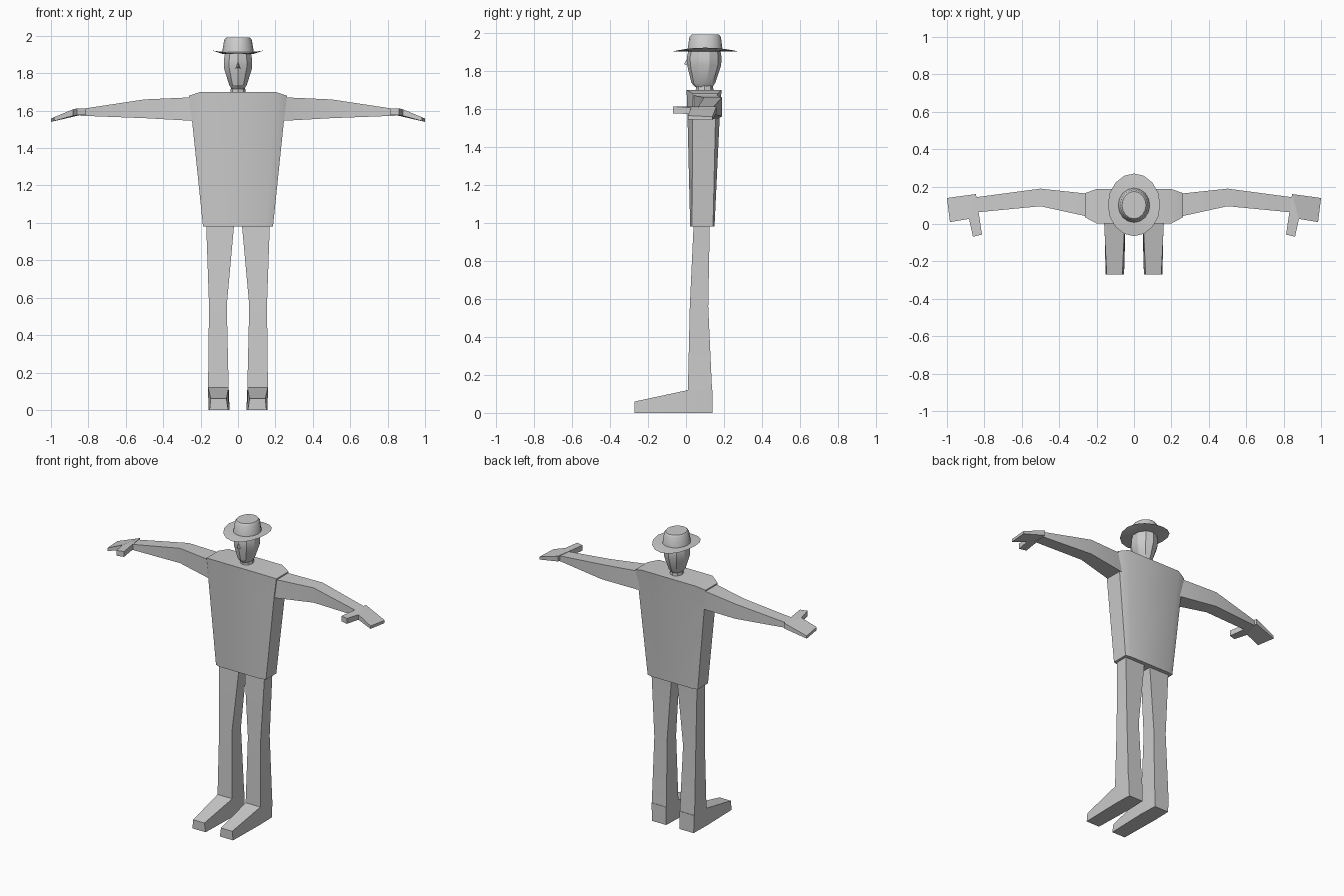
import bpy, bmesh
from math import cos, sin, radians, pi

if "Cube" in bpy.data.objects:
    bpy.data.objects.remove(bpy.data.objects["Cube"])


def finish(name, bm, mirror=False, angle=30):
    bmesh.ops.recalc_face_normals(bm, faces=bm.faces)
    me = bpy.data.meshes.new(name)
    bm.to_mesh(me)
    bm.free()
    ob = bpy.data.objects.new(name, me)
    bpy.context.collection.objects.link(ob)
    bpy.ops.object.select_all(action='DESELECT')
    ob.select_set(True)
    bpy.context.view_layer.objects.active = ob
    bpy.ops.object.shade_smooth_by_angle(angle=radians(angle))
    if mirror:
        ob.modifiers.new("Mirror", 'MIRROR')
    return ob


def loft(name, rings, mirror=False, angle=30, top_faces=None):
    """Skin a stack of equal-length point rings and close both ends."""
    bm = bmesh.new()
    vs = [[bm.verts.new(p) for p in r] for r in rings]
    n = len(vs[0])
    for a, b in zip(vs, vs[1:]):
        for i in range(n):
            j = (i + 1) % n
            bm.faces.new((a[i], a[j], b[j], b[i]))
    bm.faces.new(vs[0])
    for f in top_faces or [range(n)]:
        bm.faces.new([vs[-1][i] for i in f])
    return finish(name, bm, mirror, angle)


def rect_z(x0, x1, y0, y1, z):
    return [(x0, y0, z), (x1, y0, z), (x1, y1, z), (x0, y1, z)]


def rect_x(x, y0, y1, z0, z1):
    return [(x, y0, z0), (x, y1, z0), (x, y1, z1), (x, y0, z1)]


def oval(n, rx, y0, y1, z, lift=0.0):
    """Ring around the body axis; lift raises its left and right sides."""
    c, ry = (y0 + y1) / 2, (y1 - y0) / 2
    out = []
    for i in range(n):
        a = 2 * pi * i / n - pi / 2
        out.append((rx * cos(a), c + ry * sin(a), z + lift * cos(a) ** 2))
    return out


# Coat torso: chamfered box, wide at the shoulders
def torso_ring(side, flat, ys0, ys1, y0, y1, z, drop=0.0):
    return [(-flat, y0, z), (flat, y0, z), (side, ys0, z - drop), (side, ys1, z - drop),
            (flat, y1, z), (-flat, y1, z), (-side, ys1, z - drop), (-side, ys0, z - drop)]


loft("torso", [
    torso_ring(0.187, 0.150, 0.032, 0.142, 0.022, 0.150, 0.98),
    torso_ring(0.246, 0.190, 0.034, 0.155, 0.008, 0.177, 1.55),
    torso_ring(0.262, 0.200, 0.036, 0.165, 0.003, 0.187, 1.70, 0.02)],
    angle=40, top_faces=[(0, 1, 4, 5), (1, 2, 3, 4), (0, 5, 6, 7)])

# Arms: square sleeves bent at the elbow
loft("arm", [
    rect_x(0.230, 0.036, 0.160, 1.545, 1.672),
    rect_x(0.500, 0.095, 0.189, 1.560, 1.660),
    rect_x(0.845, 0.062, 0.143, 1.573, 1.608)], mirror=True, angle=20)

# Hands: thin tilted mitten outline with a thumb
palm = [(0.845, 0.160), (1.0, 0.139), (0.984, 0.010), (0.882, 0.027)]
thumb = [(0.845, 0.160), (0.882, 0.027), (0.861, -0.068), (0.813, -0.056)]


def slab(name, outline):
    rings = [[], []]
    for x, y in outline:
        t = max(0, (x - 0.87) / 0.13)
        rings[0].append((x, y, 1.576 - 0.036 * t))
        rings[1].append((x, y, 1.612 - 0.054 * t))
    loft(name, rings, mirror=True)


slab("hand", palm)
slab("thumb", thumb)

# Trouser legs
loft("leg", [
    rect_z(0.050, 0.160, 0.010, 0.137, 0.12),
    rect_z(0.060, 0.155, 0.020, 0.117, 0.56),
    rect_z(0.021, 0.170, 0.040, 0.125, 0.99)], mirror=True, angle=20)


# Shoes: heel block under the leg sloping down to the toe
def shoe_ring(b0, b1, t0, t1, y, top):
    return [(b0, y, 0), (b1, y, 0), (t1, y, top), (t0, y, top)]


loft("shoe", [
    shoe_ring(0.050, 0.155, 0.050, 0.160, 0.140, 0.12),
    shoe_ring(0.045, 0.158, 0.050, 0.160, 0.010, 0.12),
    shoe_ring(0.053, 0.152, 0.062, 0.146, -0.270, 0.06)], mirror=True, angle=10)

# Neck and faceted head
loft("neck", [oval(8, 0.042, 0.050, 0.145, 1.69), oval(8, 0.036, 0.055, 0.14, 1.74)])
loft("head", [
    oval(10, 0.034, 0.048, 0.140, 1.715),
    oval(10, 0.050, 0.028, 0.155, 1.738),
    oval(10, 0.080, 0.006, 0.185, 1.830),
    oval(10, 0.080, 0.004, 0.187, 1.870),
    oval(10, 0.072, 0.015, 0.180, 1.915)], angle=25)

# Nose: small wedge on the face
bm = bmesh.new()
base = [bm.verts.new(p) for p in ((-0.014, 0.014, 1.825), (0.014, 0.014, 1.825), (0, 0.012, 1.875))]
tip = bm.verts.new((0, -0.010, 1.836))
bm.faces.new(base)
for i in range(3):
    bm.faces.new((base[i], base[(i + 1) % 3], tip))
finish("nose", bm)

# Hat: thin oval brim curled up at the sides, tapered crown
loft("hat_brim", [
    oval(16, 0.083, 0.012, 0.190, 1.903),
    oval(16, 0.140, -0.065, 0.270, 1.903, 0.019),
    oval(16, 0.083, 0.012, 0.190, 1.913)], angle=35)
loft("hat_crown", [
    oval(16, 0.086, 0.007, 0.193, 1.905),
    oval(16, 0.074, 0.018, 0.184, 1.978),
    oval(16, 0.064, 0.028, 0.174, 1.990)], angle=35)
